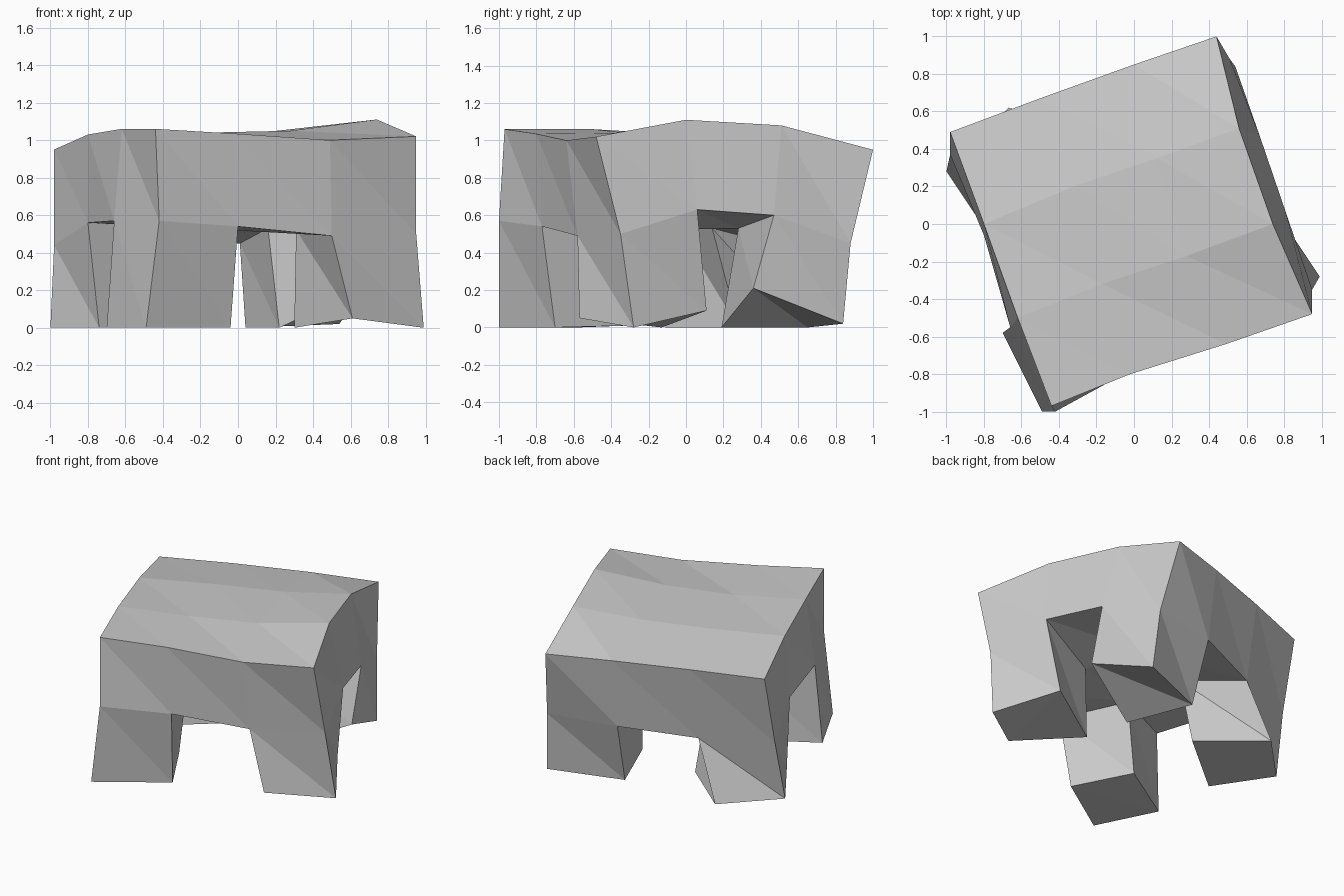
import bpy
import bmesh

# Remove the default cube only
default_cube = bpy.data.objects.get("Cube")
if default_cube:
    bpy.data.objects.remove(default_cube, do_unlink=True)

# One plain stone grey
stone_grey = bpy.data.materials.new("stone_grey")
stone_grey.use_nodes = True
grey = (0.6, 0.6, 0.6, 1.0)
stone_grey.diffuse_color = grey
stone_grey.node_tree.nodes["Principled BSDF"].inputs["Base Color"].default_value = grey

# Cross-sections, each a four by four grid: rows run front to back, points run left to right
roof_section = [
    [(-.44, -.97, 1.06), (-.02, -.8, 1.035), (.49, -.64, 1), (.95, -.48, 1.02)],
    [(-.62, -.5, 1.06), (-.17, -.32, 1.04), (.28, -.17, 1.05), (.74, 0, 1.11)],
    [(-.8, 0, 1.03), (-.32, .2, 1.035), (.12, .35, 1.04), (.56, .51, 1.08)],
    [(-.98, .49, .95), (-.5, .67, .96), (0, .85, .96), (.44, 1, .95)],
]
ceiling_section = [
    [(-.42, -1, .57), (0, -.77, .54), (.5, -.58, .49), (.95, -.35, .5)],
    [(-.66, -.55, .57), (-.2, -.3, .53), (.31, -.13, .52), (.81, .06, .63)],
    [(-.8, -.06, .56), (-.28, .14, .53), (.16, .28, .53), (.67, .47, .6)],
    [(-.98, .37, .44), (-.5, .57, .42), (.01, .78, .45), (.51, .88, .45)],
]
foot_section = [
    [(-.49, -1, 0), (-.04, -.7, 0), (.61, -.57, .05), (.99, -.28, 0)],
    [(-.7, -.58, 0), (-.26, -.31, .01), (.3, -.13, 0), (.73, .11, .09)],
    [(-.74, -.11, 0), (-.27, .28, 0), (.22, .19, 0), (.67, .36, .21)],
    [(-1, .28, 0), (-.67, .62, 0), (.04, .65, 0), (.54, .84, .02)],
]

mesh_builder = bmesh.new()


def add_section(section):
    return [[mesh_builder.verts.new(point) for point in row] for row in section]


def add_quad(a, b, c, d):
    """Two flat triangles, creased from the first corner to the third."""
    mesh_builder.faces.new((a, b, c))
    mesh_builder.faces.new((a, c, d))


def add_walls(upper, lower, path):
    """Join two sections along a closed anticlockwise path of (column, row)."""
    for (i, j), (k, m) in zip(path, path[1:] + path[:1]):
        add_quad(upper[j][i], lower[j][i], lower[m][k], upper[m][k])


def cell_path(i, j):
    return [(i, j), (i + 1, j), (i + 1, j + 1), (i, j + 1)]


def add_cell(section, i, j, facing_up):
    """Cap one cell of a section."""
    corners = [section[row][column] for column, row in cell_path(i, j)]
    if facing_up:
        corners = corners[-1:] + corners[:-1]
    else:
        corners.reverse()
        # crease feet from the outer corner to the inner one
        if i != j:
            corners = corners[1:] + corners[:1]
    if facing_up or i == j:
        add_quad(*corners)
    else:
        add_quad(*(corners[-1:] + corners[:-1]) if section is ceiling else corners)


roof, ceiling, feet = map(add_section, (roof_section, ceiling_section, foot_section))

# Roof, underside and legs, cell by cell
last = 3
for row in range(last):
    for column in range(last):
        add_cell(roof, column, row, True)
        if column != 1 and row != 1:
            add_walls(ceiling, feet, cell_path(column, row))
            add_cell(feet, column, row, False)
        else:
            add_cell(ceiling, column, row, False)

# Outer walls of the body
outline = ([(n, 0) for n in range(last)] + [(last, n) for n in range(last)]
           + [(last - n, last) for n in range(last)] + [(0, last - n) for n in range(last)])
add_walls(roof, ceiling, outline)

# Finished flat-shaded block
block_mesh = bpy.data.meshes.new("four_legged_block")
mesh_builder.to_mesh(block_mesh)
mesh_builder.free()
block_mesh.materials.append(stone_grey)
block = bpy.data.objects.new("four_legged_block", block_mesh)
bpy.context.collection.objects.link(block)
